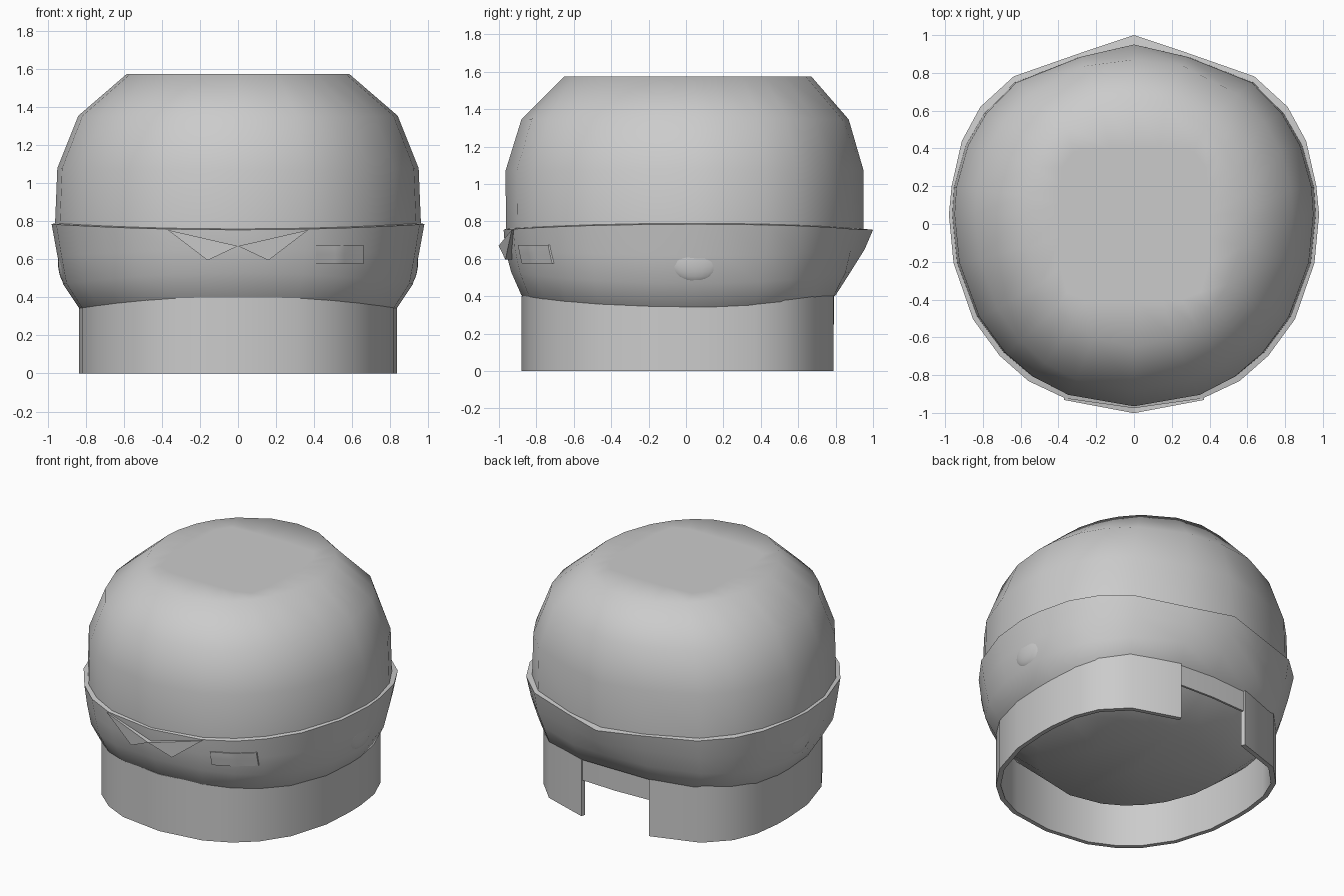
import bpy, bmesh, math
from mathutils import Vector
from mathutils.bvhtree import BVHTree

if "Cube" in bpy.data.objects:
    bpy.data.objects.remove(bpy.data.objects["Cube"])

grey = bpy.data.materials.new("plain grey")
grey.diffuse_color = (0.6, 0.6, 0.6, 1)
grey.use_nodes = True
grey.node_tree.nodes["Principled BSDF"].inputs["Base Color"].default_value = grey.diffuse_color

# Right half of the plan outline, back centre to front centre, unit size
HALF = [(0, 1), (.29, .9), (.65, .77), (.83, .60), (.93, .41), (.985, .16), (1, 0),
        (.975, -.25), (.87, -.54), (.725, -.73), (.57, -.86), (.37, -.95), (0, -1)]
PLAN = HALF + [(-x, y) for x, y in HALF[-2:0:-1]]
N = len(PLAN)
FRONT = len(HALF) - 1
CY = 0.05


def level(width, front, back, z_end, z_side, power=0, power_back=0, limit=2):
    """One outline: half width, front and back reach, height at ends and sides,
    squareness (0 keeps the pointed plan) and largest bulge over the plan."""
    pts = []
    for x, y in PLAN:
        if power:
            p = power_back if power_back and y > 0 else power
            r = min(limit, (abs(x) ** p + abs(y) ** p) ** (-1 / p))
            x, y = x * r, y * r
        reach = back - CY if y > 0 else front + CY
        pts.append(Vector((x * width, CY + y * reach, z_end + (z_side - z_end) * x * x)))
    return pts


def finish(name, bm, angle=50):
    bmesh.ops.recalc_face_normals(bm, faces=bm.faces[:])
    me = bpy.data.meshes.new(name)
    bm.to_mesh(me)
    bm.free()
    ob = bpy.data.objects.new(name, me)
    bpy.context.collection.objects.link(ob)
    me.materials.append(grey)
    bpy.ops.object.select_all(action='DESELECT')
    ob.select_set(True)
    bpy.context.view_layer.objects.active = ob
    bpy.ops.object.shade_smooth_by_angle(angle=math.radians(angle))
    return ob


def loft(bm, loops, closed=True):
    rings = [[bm.verts.new(p) for p in loop] for loop in loops]
    n = len(rings[0])
    for a, b in zip(rings, rings[1:]):
        for i in range(n if closed else n - 1):
            j = (i + 1) % n
            bm.faces.new((a[i], a[j], b[j], b[i]))
    return rings


# Cap: sunken underside, flared lower band, rim lip and rounded crown
bm = bmesh.new()
rings = loft(bm, [level(*v) for v in (
    (.62, .64, .38, .16, .16, 2),
    (.83, .88, .80, .405, .335, 2.3, 2.7),
    (.92, .935, .88, .53, .47, 2.25),
    (.95, .967, .955, .65, .62, 2.2, 2.2, 1.02),
    (.98, .975, 1.0, .755, .785),
    (.962, .962, .95, .76, .79, 2.1, 2.1, 1.03),
    (.95, .965, .95, 1.07, 1.08, 2.1, 2.1, 1.03),
    (.84, .88, .87, 1.345, 1.355, 2.1),
    (.585, .65, .67, 1.575, 1.575, 2),
    (.39, .40, .40, 1.575, 1.575, 7))])
bm.faces.new(rings[-1])
# two shallow dents in the underside
under = rings[0]
for side, part in ((1, under[:FRONT + 1]), (-1, under[FRONT:] + under[:1])):
    tip = bm.verts.new((side * .18, -.17, .22))
    for a, b in zip(part, part[1:] + part[:1]):
        bm.faces.new((a, b, tip))
bmesh.ops.recalc_face_normals(bm, faces=bm.faces[:])
tree = BVHTree.FromBMesh(bm)
finish("cap", bm, 58)


def band(name, keep, z0, z1, thick=.03, inset=0):
    """Upright band of the given thickness along part of the plan."""
    i, t = inset, thick + inset
    outer = level(.835 - i, .88 - i, .80 - i, 0, 0, 2.3, 2.8)
    inner = level(.835 - t, .88 - t, .80 - t, 0, 0, 2.3, 2.8)
    at = lambda loop, z: [loop[k] + Vector((0, 0, z)) for k in keep]
    bm = bmesh.new()
    r = loft(bm, [at(outer, z0), at(outer, z1), at(inner, z1), at(inner, z0), at(outer, z0)],
             closed=False)
    for k in (0, -1):
        bm.faces.new([ring[k] for ring in r[:4]])
    bmesh.ops.remove_doubles(bm, verts=bm.verts[:], dist=1e-5)
    finish(name, bm, 40)


# Neck band, open at the back, with a thin bridge above the gap
band("neck_band", list(range(1, N)), 0, .40)
band("back_bridge", [N - 1, 0, 1], .25, .40, .015, .01)


def front_y(x, z):
    hit = tree.ray_cast(Vector((x, -3, z)), Vector((0, 1, 0)))[0]
    return hit.y if hit else -.9


# Small label plate on the right of the front, following the surface
bm = bmesh.new()
COLS, ROWS = 10, 6
rows = []
for j in range(ROWS + 1):
    z = .575 + .10 * j / ROWS
    xs = [.41 + .25 * i / COLS for i in range(COLS + 1)]
    rows.append([Vector((x, front_y(x, z) - .009, z)) for x in xs])
loft(bm, rows, closed=False)
border = [e for e in bm.edges if e.is_boundary]
skirt = bmesh.ops.extrude_edge_only(bm, edges=border)["geom"]
for v in skirt:
    if isinstance(v, bmesh.types.BMVert):
        v.co.y += .015
finish("label_plate", bm, 40)


def flap(name, side):
    """Pointed flap hanging from the rim."""
    corners = [(.37, .755, .012), (.16, .595, .035), (0, .67, .033)]
    bm = bmesh.new()
    spots = [(side * x, front_y(side * x, z), z, lift) for x, z, lift in corners]
    r = loft(bm, [[Vector((x, y + .02, z)) for x, y, z, _ in spots],
                  [Vector((x, y - lift, z)) for x, y, z, lift in spots]])
    for ring in r:
        bm.faces.new(ring)
    finish(name, bm, 20)


# Flaps and side bumps, mirrored
for side, word in ((1, "right"), (-1, "left")):
    flap(word + "_flap", side)
    bm = bmesh.new()
    bmesh.ops.create_uvsphere(bm, u_segments=20, v_segments=12, radius=1)
    for v in bm.verts:
        v.co = Vector((side * (.90 + .047 * v.co.x), .05 + .15 * v.co.y, .59 + .12 * v.co.z))
    finish(word + "_side_bump", bm)
